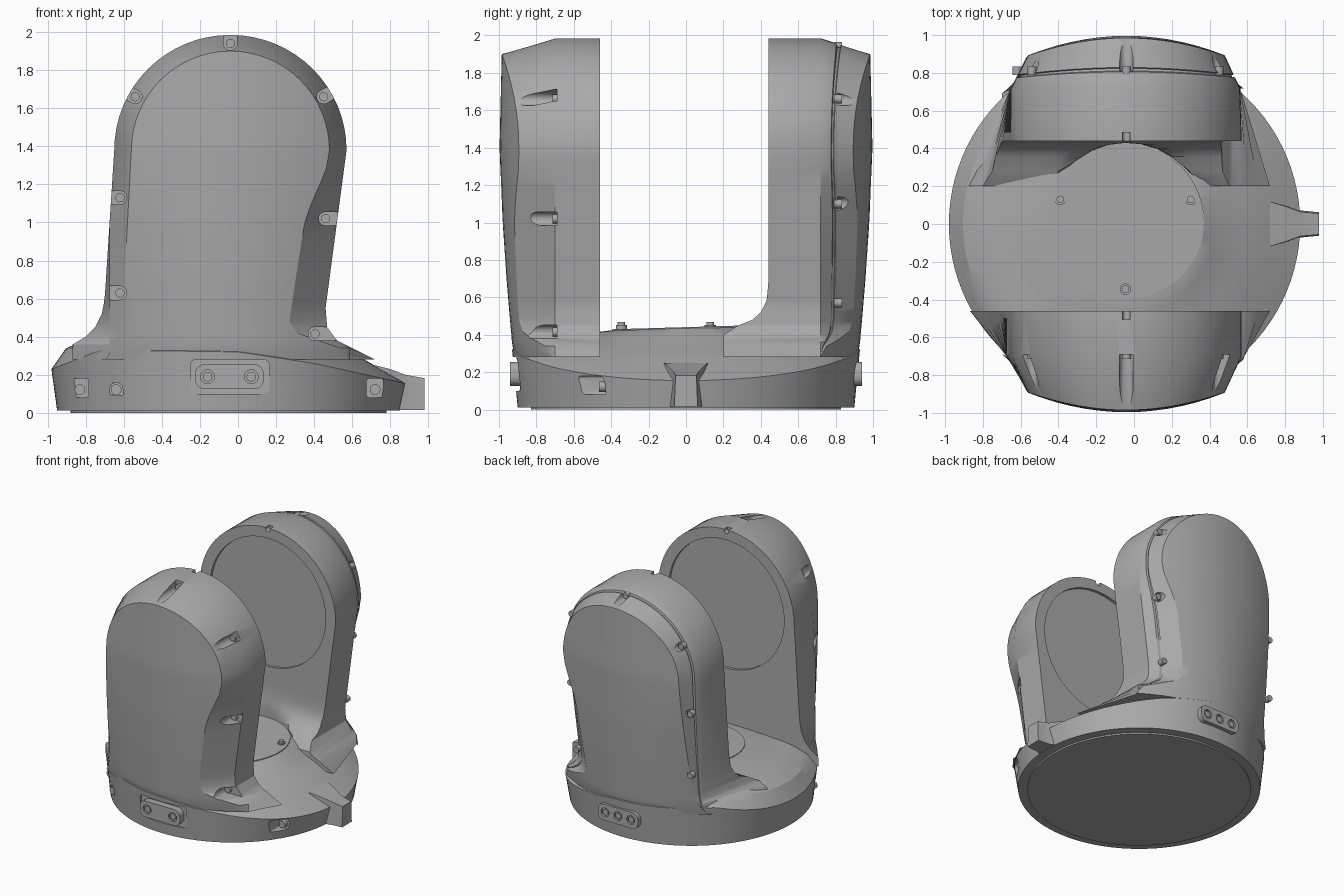
import bpy, bmesh, math
from mathutils import Vector

if "Cube" in bpy.data.objects:
    bpy.data.objects.remove(bpy.data.objects["Cube"])

grey = bpy.data.materials.new("mid grey")
grey.use_nodes = True
grey.diffuse_color = (0.4, 0.4, 0.4, 1)
grey.node_tree.nodes["Principled BSDF"].inputs["Base Color"].default_value = (0.4, 0.4, 0.4, 1)

CX, R_BASE = -0.05, 0.93     # base centre and radius
AX, AZ = -0.04, 1.38         # centre of the arm heads


def interp(table, v):
    """Piecewise linear lookup in a list of (key, value) with rising keys."""
    if v <= table[0][0]:
        return table[0][1]
    for (a, p), (b, q) in zip(table, table[1:]):
        if v <= b:
            return p + (q - p) * (v - a) / (b - a)
    return table[-1][1]


def finish(name, bm):
    bmesh.ops.remove_doubles(bm, verts=bm.verts, dist=1e-5)
    bmesh.ops.recalc_face_normals(bm, faces=bm.faces)
    mesh = bpy.data.meshes.new(name)
    bm.to_mesh(mesh)
    bm.free()
    mesh.materials.append(grey)
    ob = bpy.data.objects.new(name, mesh)
    bpy.context.collection.objects.link(ob)
    return ob


def skin(name, rows):
    """Bridge equal-length closed loops and cap both ends."""
    bm = bmesh.new()
    vs = [[bm.verts.new(p) for p in row] for row in rows]
    n = len(vs[0])
    for a, b in zip(vs, vs[1:]):
        for i in range(n):
            j = (i + 1) % n
            bm.faces.new((a[i], a[j], b[j], b[i]))
    bm.faces.new(vs[0])
    bm.faces.new(vs[-1])
    return finish(name, bm)


def prism_y(name, outline, y0, y1):
    return skin(name, [[(x, y, z) for x, z in outline] for y in (y0, y1)])


def circle(x, z, r, n=20):
    return [(x + r * math.cos(2 * math.pi * i / n), z + r * math.sin(2 * math.pi * i / n)) for i in range(n)]


def pill(x, z, dx, dz, r, reach):
    """Round-ended slot outline starting at (x, z) and running along (dx, dz)."""
    a0 = math.atan2(dz, dx)
    pts = [(x + r * math.cos(a0 + a), z + r * math.sin(a0 + a))
           for a in [math.pi / 2 + math.pi * i / 10 for i in range(11)]]
    return pts + [(px + dx * reach, pz + dz * reach) for px, pz in (pts[-1], pts[0])]


def box_outline(x0, x1, z0, z1, r):
    corners = [(x1 - r, z1 - r), (x0 + r, z1 - r), (x0 + r, z0 + r), (x1 - r, z0 + r)]
    return [(cx + r * math.cos(math.pi / 2 * (k + i / 5)), cz + r * math.sin(math.pi / 2 * (k + i / 5)))
            for k, (cx, cz) in enumerate(corners) for i in range(6)]


def cut(ob, cutters):
    bpy.context.view_layer.objects.active = ob
    for c in cutters:
        m = ob.modifiers.new("cut", 'BOOLEAN')
        m.operation, m.solver, m.object = 'DIFFERENCE', 'EXACT', c
        bpy.ops.object.modifier_apply(modifier=m.name)
        bpy.data.objects.remove(c)


# Base: tapered drum with a domed deck whose rim drops towards the left
RIM = [(-0.98, 0.23), (-0.72, 0.33), (0, 0.32), (0.4, 0.26), (0.88, 0.155)]
DOME_POS = [(0.45, 1), (0.6, 0.72), (0.75, 0.48), (1, 0)]
DOME_NEG = [(0.5, 1), (0.8, 0.78), (0.92, 0.52), (1, 0)]


def deck(f, a):
    rim = interp(RIM, CX + R_BASE * math.cos(a))
    w = (1 + math.cos(a)) / 2
    dome = w * interp(DOME_POS, f) + (1 - w) * interp(DOME_NEG, f)
    return rim + (0.435 + 0.03 * f * math.sin(a) - rim) * dome


ANG = [2 * math.pi * i / 96 for i in range(96)]


def ring(r, z):
    return [(CX + r * math.cos(a), r * math.sin(a), z) for a in ANG]


base_rows = [ring(0.83, 0), ring(0.83, 0.012), ring(0.90, 0.012)]
for f in (1, 0.96, 0.92, 0.86, 0.8, 0.75, 0.67, 0.6, 0.52, 0.45, 0.2, 0.02):
    base_rows.append([(CX + f * R_BASE * math.cos(a), f * R_BASE * math.sin(a), deck(f, a)) for a in ANG])
base = skin("base", base_rows)
pockets = [prism_y("cutter", box_outline(x - 0.045, x + 0.045, 0.08, 0.18, 0.015), -1.1, y)
           for x, y in ((-0.83, -0.43), (0.72, -0.43))]
pockets.append(prism_y("cutter", pill(-0.64, 0.125, 0, -1, 0.035, 0.03), -1.1, -0.66))
pockets.append(prism_y("cutter", box_outline(-0.25, 0.165, 0.1, 0.28, 0.03), -1.1, -0.885))
cut(base, pockets)

# Pointer on the left rim: x, half width, top height
skin("pointer", [[(x, -w, 0.015), (x, w, 0.015), (x, w * 0.9, t), (x, -w * 0.9, t)]
                 for x, w, t in ((0.72, 0.13, 0.25), (0.8, 0.105, 0.23), (0.88, 0.072, 0.2), (0.98, 0.062, 0.182))])

# Turntable plate and its three screws
skin("turntable", [[(AX + 0.41 * math.cos(a), 0.015 + 0.41 * math.sin(a), z + 0.012 * math.sin(a)) for a in ANG]
                   for z in (0.41, 0.441)])


def deck_screw(x, y):
    skin("deck_screw", [[(x + px, y + py, z) for px, py in circle(0, 0, r)]
                        for r, z in ((0.03, 0.42), (0.03, 0.452), (0.02, 0.452), (0.02, 0.468))])


for sx, sy in ((-0.39, 0.13), (0.3, 0.13), (-0.045, -0.345)):
    deck_screw(sx, sy)

# Arm outlines by height: outer sides and panel edges
OUT_R = [(0.28, -0.93), (0.34, -0.9), (0.4, -0.8), (0.45, -0.75), (0.52, -0.715), (0.6, -0.70), (AZ, -0.65)]
OUT_L = [(0.28, 0.72), (0.33, 0.62), (0.38, 0.52), (0.45, 0.468), (0.55, 0.46), (AZ, 0.57)]
PAN_R = [(0.28, -0.7), (0.34, -0.65), (0.45, -0.61), (AZ, -0.56)]
PAN_L = [(0.28, 0.58), (0.34, 0.54), (0.38, 0.42), (0.42, 0.31), (0.48, 0.27), (0.75, 0.31),
         (1.0, 0.35), (1.1, 0.385), (1.2, 0.43), (1.28, 0.463), (AZ, 0.48)]
DEPTH = [(0.28, 0.915), (0.35, 0.93), (0.7, 0.96), (1.0, 0.98), (1.4, 0.997), (1.9, 0.985)]
CURVE = [(0.35, 0.52), (1.2, 0.38)]
FILLET = [(0.40, 0.2), (0.45, 0.28), (0.475, 0.35), (0.52, 0.4), (0.58, 0.43), (0.66, 0.44)]
LEVELS = [AZ - 0.05 * i for i in range(1, 16)] + [0.58, 0.55, 0.52, 0.48, 0.45, 0.42, 0.4, 0.38, 0.36, 0.34, 0.31, 0.28]
COLS = 14


def arm(name, side, inner, mid, seam):
    def outer(x, z):
        return interp(DEPTH, z) - interp(CURVE, z) * (x - AX) ** 2

    def inside(x, z):
        if side < 0:
            return inner
        clear = math.sqrt(max(0, 0.43 ** 2 - (x - AX) ** 2))
        return max(interp(FILLET, z), min(clear, inner))

    def clamp(x, y):
        w = math.sqrt(max(0, 0.935 ** 2 - y * y))
        return max(CX - w - 0.005, min(CX + w + 0.015, x))

    def section(xr, xl, z, pr, pl, pz):
        cols = [i / COLS for i in range(COLS + 1)]
        ir, il = clamp(xr, inner), clamp(xl, inner)
        panel = [Vector((pr + (pl - pr) * t, 0, pz)) for t in cols]
        for p in panel:
            p.y = outer(p.x, pz)
        sides = []
        for x, edge in ((xr, panel[0]), (xl, panel[-1])):
            m = Vector((clamp(x, mid), mid, z))
            strip = [m]
            if seam:
                sink = Vector((AX - m.x, 0, max(AZ - m.z, 0) if m.z > AZ else 0))
                sink = Vector((AX - m.x, 0, min(AZ - m.z, 0))).normalized() * 0.014
                g = [m.lerp(edge, k) for k in (0.32, 0.34, 0.39, 0.41)]
                strip += [g[0], g[1] + sink, g[2] + sink, g[3]]
            sides.append(strip)
        back = [Vector((il + (ir - il) * t, inside(il + (ir - il) * t, z), z)) for t in cols]
        loop = sides[0] + panel + sides[1][::-1] + back
        return [(p.x, p.y * side, p.z) for p in loop]

    rows = []
    for i in range(17):
        a = math.pi / 2 * i / 16
        s, c = math.sin(a), math.cos(a)
        rows.append(section(AX - 0.61 * s, AX + 0.61 * s, AZ + 0.605 * c,
                            AX - 0.52 * s, AX + 0.52 * s, AZ + 0.52 * c))
    for z in LEVELS:
        rows.append(section(interp(OUT_R, z), interp(OUT_L, z), z, interp(PAN_R, z), interp(PAN_L, z), z))
    return skin(name, rows)


def dress(ob, side, inner, start, low):
    """Round inner recess, top notch, and screw slots around the bevel."""
    spots = [(AX, 1.94), (-0.54, 1.66), (0.45, 1.66), (-0.62, 1.13), (0.46, low[0]), (-0.62, 0.63), (0.405, low[1])]
    cutters = [prism_y("cutter", circle(AX, AZ, 0.52, 72), side * (inner - 0.1), side * (inner + 0.022)),
               prism_y("cutter", circle(AX, 1.975, 0.022), side * (inner - 0.1), side * (inner + 0.045))]
    for x, z in spots:
        d = Vector((x - AX, max(z - AZ, 0))).normalized()
        cutters.append(prism_y("cutter", pill(x, z, d.x, d.y, 0.036, 0.3), side * start, side * 1.2))
        prism_y("arm_screw", circle(x, z, 0.024), side * (start - 0.02), side * (start + 0.025))
    cut(ob, cutters)


front_arm = arm("front_arm", -1, 0.46, 0.70, False)
dress(front_arm, -1, 0.46, 0.69, (1.02, 0.415))
back_arm = arm("back_arm", 1, 0.44, 0.72, True)
dress(back_arm, 1, 0.44, 0.81, (1.1, 0.57))

# Connector plates with ringed sockets, front and back
for side, label, sockets in ((-1, "front", (-0.16, 0.07)), (1, "back", (-0.16, -0.045, 0.07))):
    plate = prism_y(label + "_connector", box_outline(-0.225, 0.135, 0.125, 0.255, 0.05), side * 0.8, side * 0.94)
    cut(plate, [prism_y("cutter", circle(x, 0.19, 0.036), side * 0.925, side * 1.1) for x in sockets])
    for x in sockets:
        prism_y(label + "_socket_pin", circle(x, 0.19, 0.025), side * 0.9, side * 0.935)

# Screws in the base pockets
for x, y in ((-0.83, -0.43), (0.72, -0.43), (-0.64, -0.66)):
    prism_y("base_screw", circle(x, 0.122, 0.028), y + 0.02, y - 0.035)

# Smooth shading with sharp creases kept
bpy.ops.object.select_all(action='DESELECT')
for ob in bpy.context.scene.objects:
    if ob.type == 'MESH':
        ob.select_set(True)
        bpy.context.view_layer.objects.active = ob
bpy.ops.object.shade_smooth_by_angle(angle=math.radians(28))
